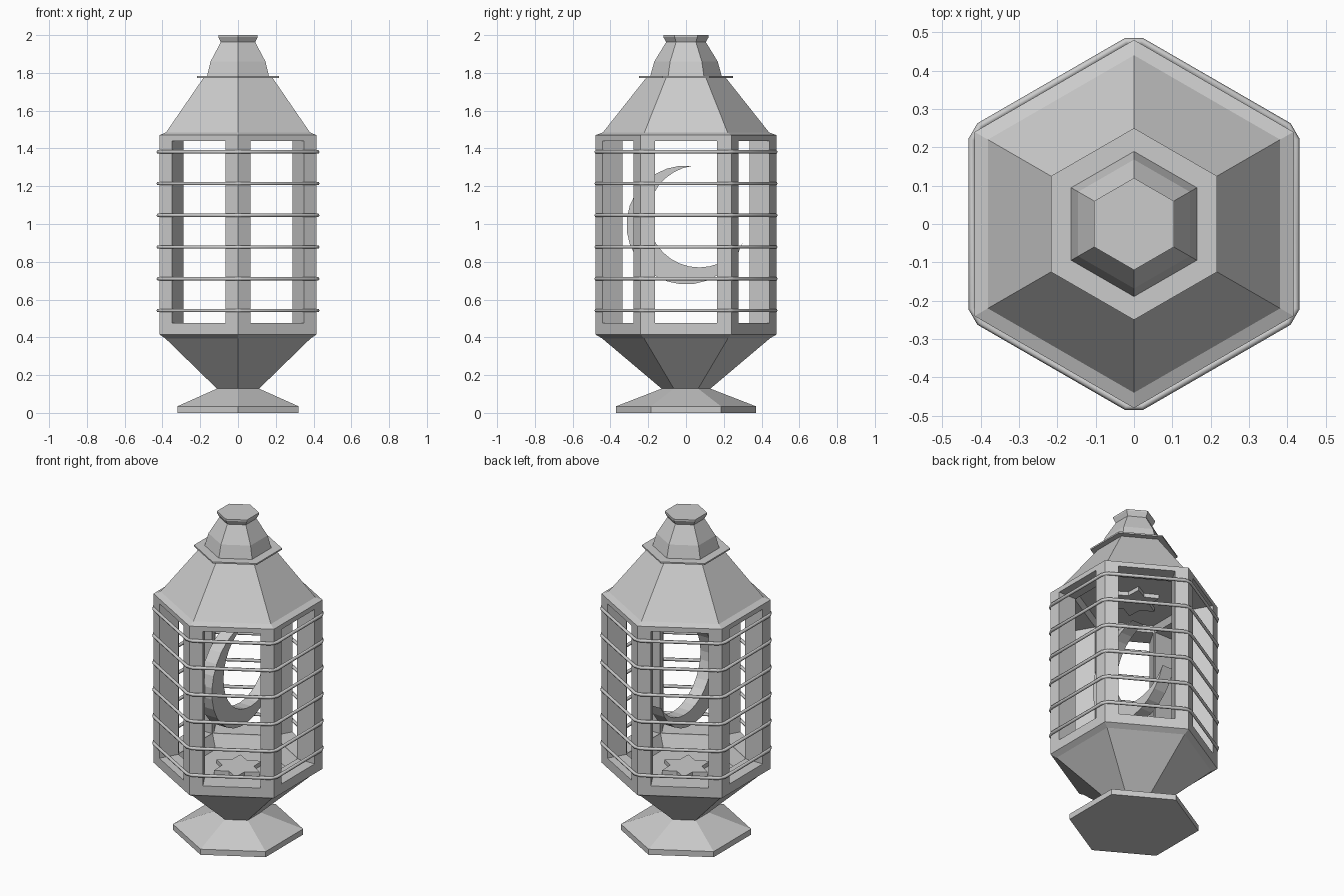
import bpy
from math import pi, sin, cos, radians, sqrt, atan2, asin

if "Cube" in bpy.data.objects:
    bpy.data.objects.remove(bpy.data.objects["Cube"])


def mesh_object(name, verts, faces):
    me = bpy.data.meshes.new(name)
    me.from_pydata(verts, [], faces)
    me.update()
    ob = bpy.data.objects.new(name, me)
    bpy.context.collection.objects.link(ob)
    return ob


def hex_lathe(name, profile):
    """Six-sided stack of (corner radius, z) levels, listed bottom to top."""
    n = 6
    verts = [(r * cos(pi / 6 + i * pi / 3), r * sin(pi / 6 + i * pi / 3), z)
             for r, z in profile for i in range(n)]
    faces = [(k * n + i, k * n + (i + 1) % n, (k + 1) * n + (i + 1) % n, (k + 1) * n + i)
             for k in range(len(profile) - 1) for i in range(n)]
    top = (len(profile) - 1) * n
    faces += [tuple(reversed(range(n))), tuple(range(top, top + n))]
    return mesh_object(name, verts, faces)


def prism(name, outline, placer, lo, hi):
    """Extrude a 2D outline between lo and hi; placer maps (a, b, h) to xyz."""
    n = len(outline)
    verts = [placer(a, b, h) for h in (lo, hi) for a, b in outline]
    faces = [(i, (i + 1) % n, n + (i + 1) % n, n + i) for i in range(n)]
    faces += [tuple(reversed(range(n))), tuple(range(n, 2 * n))]
    return mesh_object(name, verts, faces)


def cut(target, cutter):
    mod = target.modifiers.new("cut", 'BOOLEAN')
    mod.operation = 'DIFFERENCE'
    mod.solver = 'EXACT'
    mod.object = cutter
    bpy.context.view_layer.objects.active = target
    bpy.ops.object.modifier_apply(modifier=mod.name)
    bpy.data.objects.remove(cutter)


# Foot
hex_lathe("foot", [(0.37, 0), (0.37, 0.035), (0.125, 0.13)])

# Lantern body: bowl and windowed cage
body = hex_lathe("lantern_body", [(0.125, 0.125), (0.445, 0.395), (0.48, 0.415),
                                  (0.48, 1.47), (0.44, 1.485)])
cut(body, hex_lathe("cavity", [(0.30, 0.39), (0.34, 0.47), (0.34, 1.445), (0.32, 1.475)]))
for k in range(3):
    a = k * pi / 3
    w = 0.163
    box = prism("window_cutter", [(-1, -w), (1, -w), (1, w), (-1, w)],
                lambda p, q, h: (p * cos(a) - q * sin(a), p * sin(a) + q * cos(a), h),
                0.475, 1.44)
    cut(body, box)

# Roof, collar and cap
hex_lathe("roof", [(0.44, 1.485), (0.21, 1.775)])
hex_lathe("collar", [(0.25, 1.774), (0.25, 1.783)])
hex_lathe("cap", [(0.19, 1.78), (0.168, 1.86), (0.105, 1.963), (0.12, 1.99), (0.12, 2.0)])

# Star rosettes on the floor and ceiling
star = [((0.15, 0.09)[i % 2] * cos(i * pi / 6), (0.15, 0.09)[i % 2] * sin(i * pi / 6))
        for i in range(12)]
for name, lo, hi in (("floor_star", 0.38, 0.415), ("ceiling_star", 1.45, 1.48)):
    prism(name, star, lambda p, q, h: (p, q, h), lo, hi)

# Hanging crescent: outer circle minus an offset inner circle, in the y-z plane
R, r, zc = 0.315, 0.27, 0.995
oy, oz = 0.07, 0.045
d = sqrt(oy * oy + oz * oz)
along = (R * R - r * r + d * d) / (2 * d)
half = sqrt(R * R - along * along)
axis = atan2(oz, oy)
ao = atan2(half, along)
ai = atan2(half, along - d)
N = 20
verts, faces = [], []
for i in range(N + 1):
    t = i / N
    to = axis + ao + t * (2 * pi - 2 * ao)
    ti = axis + ai + t * (2 * pi - 2 * ai)
    for x in (-0.04, 0.04):
        verts.append((x, R * cos(to), zc + R * sin(to)))
        verts.append((x, oy + r * cos(ti), zc + oz + r * sin(ti)))
for i in range(N):
    a, b = 4 * i, 4 * i + 4
    faces += [(a, b, b + 1, a + 1), (a + 2, a + 3, b + 3, b + 2),
              (a, a + 2, b + 2, b), (a + 1, b + 1, b + 3, a + 3)]
mesh_object("crescent", verts, faces)

# Wire guard hoops around the cage, corners clipped
for k in range(6):
    cu = bpy.data.curves.new("guard_hoop", 'CURVE')
    cu.dimensions = '3D'
    cu.bevel_depth = 0.01
    cu.bevel_resolution = 1
    sp = cu.splines.new('POLY')
    sp.points.add(11)
    rad = 0.422 / cos(radians(27.5))
    for i in range(12):
        a = radians(30 + 60 * (i // 2) + (-2.5, 2.5)[i % 2])
        sp.points[i].co = (rad * cos(a), rad * sin(a), 0.542 + 0.168 * k, 1)
    sp.use_cyclic_u = True
    bpy.context.collection.objects.link(bpy.data.objects.new("guard_hoop_%d" % (k + 1), cu))
